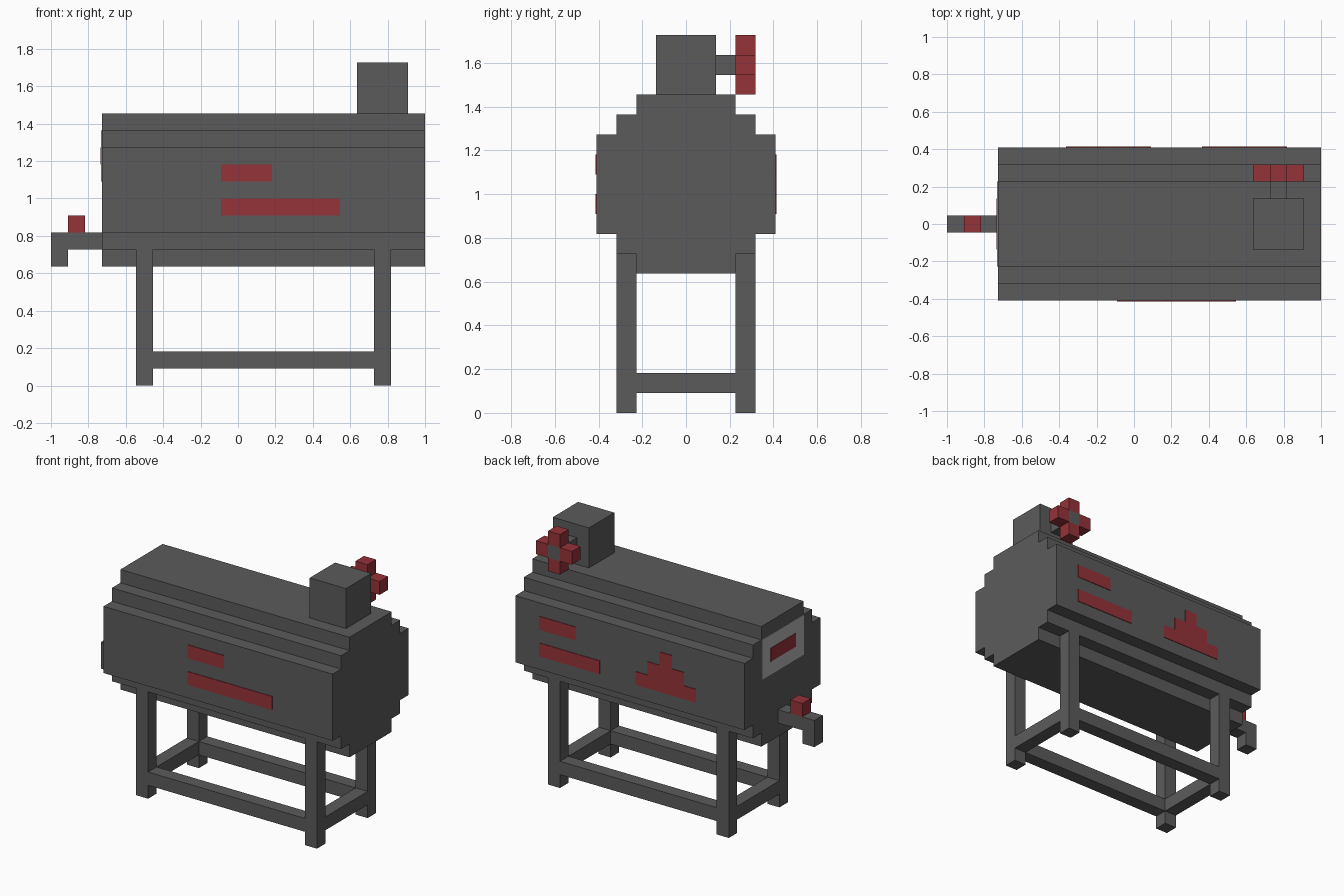
import bpy
import bmesh

cube = bpy.data.objects.get("Cube")
if cube:
    bpy.data.objects.remove(cube, do_unlink=True)

U = 1 / 11       # block size: the model is 22 blocks long
T = 0.004        # thickness of painted plates


def material(name, r, g, b):
    m = bpy.data.materials.new(name)
    m.use_nodes = True
    m.diffuse_color = (r, g, b, 1)
    m.node_tree.nodes["Principled BSDF"].inputs["Base Color"].default_value = (r, g, b, 1)
    return m


GREY = material("dark grey metal", 0.105, 0.105, 0.105)
RED = material("red paint", 0.3, 0.033, 0.041)
LIGHT = material("light grey gauge", 0.46, 0.46, 0.46)


def finish(name, bm, mat):
    bmesh.ops.recalc_face_normals(bm, faces=bm.faces)
    mesh = bpy.data.meshes.new(name)
    bm.to_mesh(mesh)
    bm.free()
    mesh.materials.append(mat)
    obj = bpy.data.objects.new(name, mesh)
    bpy.context.collection.objects.link(obj)
    return obj


def box(name, x, y, z, mat=GREY):
    """Box from (min, max) ranges given in blocks."""
    bm = bmesh.new()
    bmesh.ops.create_cube(bm, size=1)
    for v in bm.verts:
        v.co = [(r[0] if c < 0 else r[1]) * U for c, r in zip(v.co, (x, y, z))]
    return finish(name, bm, mat)


def prism(name, outline, axis, start, depth, mat):
    """Extrude a block outline along x (outline is y, z) or y (outline is x, z)."""
    bm = bmesh.new()
    if axis == "x":
        pts = [(start, a * U, b * U) for a, b in outline]
        step = (depth, 0, 0)
    else:
        pts = [(a * U, start, b * U) for a, b in outline]
        step = (0, depth, 0)
    face = bm.faces.new([bm.verts.new(p) for p in pts])
    ext = bmesh.ops.extrude_face_region(bm, geom=[face], use_keep_orig=True)
    new = [g for g in ext["geom"] if isinstance(g, bmesh.types.BMVert)]
    bmesh.ops.translate(bm, verts=new, vec=step)
    return finish(name, bm, mat)


def stepped(half, centre=0):
    """Mirror the right half of a stepped outline."""
    return [(centre + a, b) for a, b in half] + [(centre - a, b) for a, b in reversed(half)]


def rect(a, b):
    return [(a[0], b[0]), (a[1], b[0]), (a[1], b[1]), (a[0], b[1])]


# Barrel with a stepped cross-section
half = [(2.5, 7), (2.5, 8), (3.5, 8), (3.5, 9), (4.5, 9), (4.5, 14),
        (3.5, 14), (3.5, 15), (2.5, 15), (2.5, 16)]
prism("barrel", stepped(half), "x", -8 * U, 19 * U, GREY)

# Legs and rails of the stand
leg_x = {"right": (-6, -5), "left": (8, 9)}
leg_y = {"front": (-3.5, -2.5), "back": (2.5, 3.5)}
for depth, y in leg_y.items():
    for side, x in leg_x.items():
        box(f"{depth}_{side}_leg", x, y, (0, 8))
    box(f"{depth}_rail", (-5, 8), y, (1, 2))
for side, x in leg_x.items():
    box(f"{side}_rail", x, (-2.5, 2.5), (1, 2))

# Spout with its red tap
spout = [(-8, 8), (-8, 9), (-11, 9), (-11, 7), (-10, 7), (-10, 8)]
prism("spout", spout, "y", -0.5 * U, U, GREY)
box("tap_handle", (-10, -9), (-0.5, 0.5), (9, 10), RED)

# Top box, valve stem and red valve wheel
box("top_box", (7, 10), (-1.5, 1.5), (16, 19))
box("valve_stem", (8, 9), (1.5, 3.5), (17, 18))
for name, dx, dz in (("left", 1, 0), ("right", -1, 0), ("upper", 0, 1), ("lower", 0, -1)):
    box(f"valve_{name}_spoke", (8 + dx, 9 + dx), (2.5, 3.5), (17 + dz, 18 + dz), RED)

# Painted markings on the two long sides
front, back = -4.5 * U, 4.5 * U
prism("front_upper_stripe", rect((-1, 2), (12, 13)), "y", front, -T, RED)
prism("front_lower_stripe", rect((-1, 6), (10, 11)), "y", front, -T, RED)
prism("back_upper_stripe", rect((6, 9), (12, 13)), "y", back, T, RED)
prism("back_lower_stripe", rect((4, 9), (10, 11)), "y", back, T, RED)
pyramid = [(2.5, 10), (2.5, 11), (1.5, 11), (1.5, 12), (0.5, 12), (0.5, 13)]
prism("back_pyramid_mark", stepped(pyramid, -1.5), "y", back, T, RED)

# Gauge plate on the spout end
prism("gauge_plate", rect((-2.5, 2.5), (12, 15)), "x", -8 * U, -T, LIGHT)
prism("gauge_mark", rect((-1.5, 1.5), (13, 14)), "x", -8 * U - T, -T, RED)
